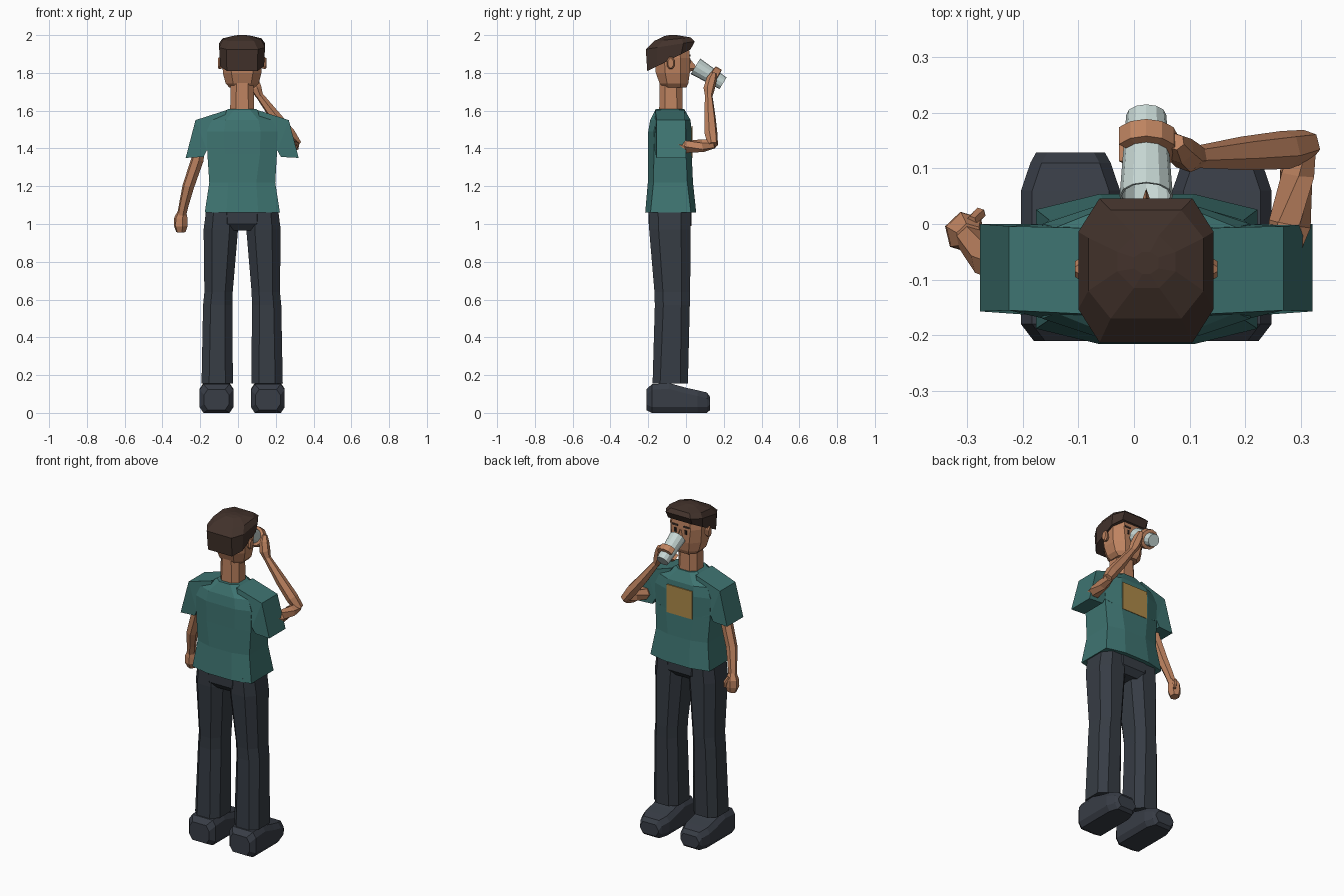
import bpy, bmesh, math
from mathutils import Vector

CX = 0.022  # body centre line


def material(name, r, g, b):
    m = bpy.data.materials.new(name)
    lin = [((c / 255 + 0.055) / 1.055) ** 2.4 for c in (r, g, b)]
    m.diffuse_color = (*lin, 1)
    return m


SKIN = material("skin", 190, 131, 96)
HAIR = material("dark_brown_hair", 66, 50, 43)
TEAL = material("teal_cloth", 62, 116, 113)
PANTS = material("dark_trousers", 54, 60, 68)
SHOE = material("dark_shoe", 56, 61, 70)
GLASS = material("pale_cup", 198, 214, 211)
GOLD = material("gold_print", 174, 138, 74)
BLACK = material("eye_dark", 35, 28, 26)


def loft(name, rings, mat):
    """Skin a list of equal-length rings and cap both ends."""
    bm = bmesh.new()
    vs = [[bm.verts.new(p) for p in r] for r in rings]
    n = len(rings[0])
    for a, b in zip(vs, vs[1:]):
        for i in range(n):
            j = (i + 1) % n
            bm.faces.new((a[i], a[j], b[j], b[i]))
    bm.faces.new(vs[0][::-1])
    bm.faces.new(vs[-1])
    bmesh.ops.recalc_face_normals(bm, faces=bm.faces)
    me = bpy.data.meshes.new(name)
    bm.to_mesh(me)
    bm.free()
    me.materials.append(mat)
    ob = bpy.data.objects.new(name, me)
    bpy.context.collection.objects.link(ob)
    return ob


def octagon(a0, a1, b0, b1, ca, cb):
    return [(a0 + ca, b0), (a1 - ca, b0), (a1, b0 + cb), (a1, b1 - cb),
            (a1 - ca, b1), (a0 + ca, b1), (a0, b1 - cb), (a0, b0 + cb)]


def level(z, *o):
    """Horizontal octagon; z may be a function of y."""
    return [(x, y, z(y) if callable(z) else z) for x, y in octagon(*o)]


def mirror(rings):
    return [[(2 * CX - x, y, z) for x, y, z in r] for r in rings]


def pair(name, rings, mat):
    loft("left_" + name, rings, mat)
    loft("right_" + name, mirror(rings), mat)


def tube(name, path, mat, n=6):
    """Tapered limb through (x, y, z, radius) points."""
    pts = [Vector(p[:3]) for p in path]
    rings = []
    for i, p in enumerate(pts):
        d = (pts[min(i + 1, len(pts) - 1)] - pts[max(i - 1, 0)]).normalized()
        u = d.cross(Vector((0.3, 1, 0.1))).normalized()
        v = d.cross(u)
        r = path[i][3]
        rings.append([p + r * (u * math.cos(k * math.tau / n) + v * math.sin(k * math.tau / n))
                      for k in range(n)])
    return loft(name, rings, mat)


def plate(name, x, y, z, hx, hz, mat, t=0.003):
    loft(name, [[(x - hx, yy, z - hz), (x + hx, yy, z - hz), (x + hx, yy, z + hz), (x - hx, yy, z + hz)]
                for yy in (y - t, y + t)], mat)


# Shoes, lofted from heel to toe: y, half width, bottom, top
SX = -0.114
shoe = []
for y, hw, zb, zt in [(-0.21, 0.066, 0.015, 0.125), (-0.18, 0.089, 0, 0.152), (-0.09, 0.089, 0, 0.158),
                      (0.0, 0.089, 0, 0.133), (0.06, 0.089, 0, 0.12), (0.11, 0.072, 0, 0.108),
                      (0.128, 0.062, 0.015, 0.085)]:
    shoe.append([(x, y, z) for x, z in octagon(SX - hw, SX + hw, zb, zt, 0.02, 0.03)])
pair("shoe", shoe, SHOE)

# Trouser legs and hip block
pair("leg", [level(0.155, -0.193, -0.027, -0.177, 0.01, 0.04, 0.04),
             level(0.57, -0.185, -0.03, -0.165, 0.02, 0.04, 0.045),
             level(0.64, -0.178, -0.028, -0.167, 0.022, 0.04, 0.045),
             level(0.97, -0.182, 0.0, -0.195, 0.024, 0.045, 0.05),
             level(1.08, -0.168, -0.005, -0.198, 0.025, 0.04, 0.05)], PANTS)
loft("hips", [level(0.965, -0.06, 0.104, -0.17, 0.0, 0.03, 0.03),
              level(1.0, -0.085, 0.129, -0.198, 0.03, 0.03, 0.03),
              level(1.09, -0.09, 0.134, -0.2, 0.03, 0.03, 0.03)], PANTS)

# Shirt body
loft("shirt", [level(1.06, -0.176, 0.222, -0.216, 0.054, 0.115, 0.028),
               level(1.22, -0.152, 0.197, -0.202, 0.037, 0.1, 0.03),
               level(1.37, -0.162, 0.206, -0.2, 0.03, 0.09, 0.03),
               level(1.49, -0.165, 0.209, -0.2, 0.03, 0.09, 0.03),
               level(1.55, -0.14, 0.184, -0.19, 0.024, 0.075, 0.03),
               level(1.61, -0.05, 0.094, -0.16, -0.01, 0.035, 0.03)], TEAL)


# Sleeves: top edge and bottom edge of each section
def section(xt, zt, yt0, yt1, xb, zb, yb0, yb1):
    return [(xt, yt0, zt), (xt, yt1, zt), (xb, yb1, zb), (xb, yb0, zb)]


pair("sleeve", [section(-0.06, 1.603, -0.163, -0.008, -0.12, 1.37, -0.18, 0.015),
                section(-0.225, 1.55, -0.155, -0.004, -0.165, 1.39, -0.165, 0.0),
                section(-0.277, 1.35, -0.157, 0.0, -0.183, 1.355, -0.157, 0.0)], TEAL)
plate("chest_print", CX, 0.031, 1.435, 0.086, 0.085, GOLD)

# Neck, head, ears and nose
loft("neck", [level(1.59, -0.042, 0.086, -0.142, -0.018, 0.03, 0.03),
              level(1.75, -0.038, 0.082, -0.14, -0.02, 0.03, 0.03)], SKIN)
loft("head", [level(1.722, -0.045, 0.089, -0.12, 0.002, 0.03, 0.03),
              level(1.745, -0.066, 0.11, -0.14, 0.012, 0.04, 0.04),
              level(1.8, -0.08, 0.124, -0.16, 0.02, 0.045, 0.05),
              level(1.88, -0.084, 0.128, -0.165, 0.02, 0.04, 0.05),
              level(1.95, -0.075, 0.119, -0.155, 0.015, 0.04, 0.05)], SKIN)
pair("ear", [[(x, y, z) for y, z in octagon(-0.1 + s, -0.062 - s, 1.82 + s, 1.883 - s, 0.01, 0.015)]
             for x, s in ((-0.07, 0.008), (-0.098, 0), (-0.106, 0.005))], SKIN)
loft("nose", [[(CX - 0.008, 0.015, 1.872), (CX + 0.008, 0.015, 1.872), (CX, 0.024, 1.87)],
              [(CX - 0.017, 0.015, 1.822), (CX + 0.017, 0.015, 1.822), (CX, 0.064, 1.822)],
              [(CX - 0.012, 0.015, 1.808), (CX + 0.012, 0.015, 1.808), (CX, 0.025, 1.808)]], SKIN)
for s, side in ((-1, "left"), (1, "right")):
    plate(side + "_eye", CX + s * 0.036, 0.02, 1.862, 0.007, 0.013, BLACK)
    plate(side + "_brow", CX + s * 0.038, 0.02, 1.893, 0.02, 0.005, HAIR)

# Hair cap, low at the back and raised over the forehead
loft("hair", [level(lambda y: 1.81 + 0.5 * (y + 0.205), -0.094, 0.138, -0.205, 0.025, 0.035, 0.05),
              level(lambda y: 1.925 + 0.16 * (y + 0.213), -0.1, 0.143, -0.213, 0.046, 0.038, 0.06),
              level(lambda y: 1.968 + 0.1 * (y + 0.17), -0.082, 0.125, -0.17, 0.025, 0.04, 0.05),
              level(1.995, -0.03, 0.075, -0.115, -0.02, 0.03, 0.03),
              level(2.0, 0.0, 0.044, -0.09, -0.05, 0.015, 0.01)], HAIR)

# Hanging arm with hand
tube("left_arm", [(-0.205, -0.085, 1.42, 0.034), (-0.215, -0.082, 1.34, 0.034),
                  (-0.263, -0.065, 1.2, 0.032), (-0.285, -0.04, 1.11, 0.027),
                  (-0.3, -0.022, 1.04, 0.024)], SKIN)
tube("left_hand", [(-0.296, -0.022, 1.065, 0.024), (-0.302, -0.015, 1.03, 0.037),
                   (-0.303, -0.015, 0.99, 0.038), (-0.302, -0.01, 0.958, 0.026)], SKIN)
tube("left_thumb", [(-0.292, 0.005, 1.05, 0.01), (-0.278, 0.018, 1.02, 0.012),
                    (-0.275, 0.02, 0.99, 0.008)], SKIN)

# Raised arm: upper arm forward, forearm up to the cup
tube("right_upper_arm", [(0.262, -0.07, 1.41, 0.036), (0.28, 0.0, 1.408, 0.038),
                         (0.293, 0.09, 1.415, 0.034), (0.302, 0.15, 1.425, 0.026)], SKIN)
tube("right_forearm", [(0.312, 0.142, 1.418, 0.028), (0.272, 0.133, 1.475, 0.035),
                       (0.2, 0.127, 1.565, 0.031), (0.11, 0.12, 1.685, 0.02)], SKIN)
tube("right_palm", [(0.115, 0.12, 1.675, 0.02), (0.097, 0.122, 1.715, 0.03),
                    (0.082, 0.135, 1.765, 0.028), (0.075, 0.148, 1.8, 0.016)], SKIN)

# Tilted hollow cup
RIM, BASE = Vector((CX, 0.05, 1.835)), Vector((CX, 0.196, 1.745))
AXIS = (BASE - RIM).normalized()
U = Vector((1, 0, 0))
V = U.cross(AXIS)
V = V if V.z > 0 else -V


def around(c, r, a):
    return c + r * (U * math.cos(a) + V * math.sin(a))


N = 12
loft("cup", [[around(c, r, k * math.tau / N) for k in range(N)]
             for c, r in ((BASE, 0.036), (RIM, 0.048), (RIM, 0.044), (BASE - AXIS * 0.012, 0.033))], GLASS)

# Fingers wrapped around the cup
GRIP = RIM.lerp(BASE, 0.64)
fingers = []
for k in range(11):
    a = math.radians(-150 + 30 * k)
    fingers.append([around(GRIP + AXIS * t, r, a)
                    for t, r in ((-0.022, 0.04), (-0.018, 0.057), (0.018, 0.057), (0.022, 0.036))])
loft("right_fingers", fingers, SKIN)
